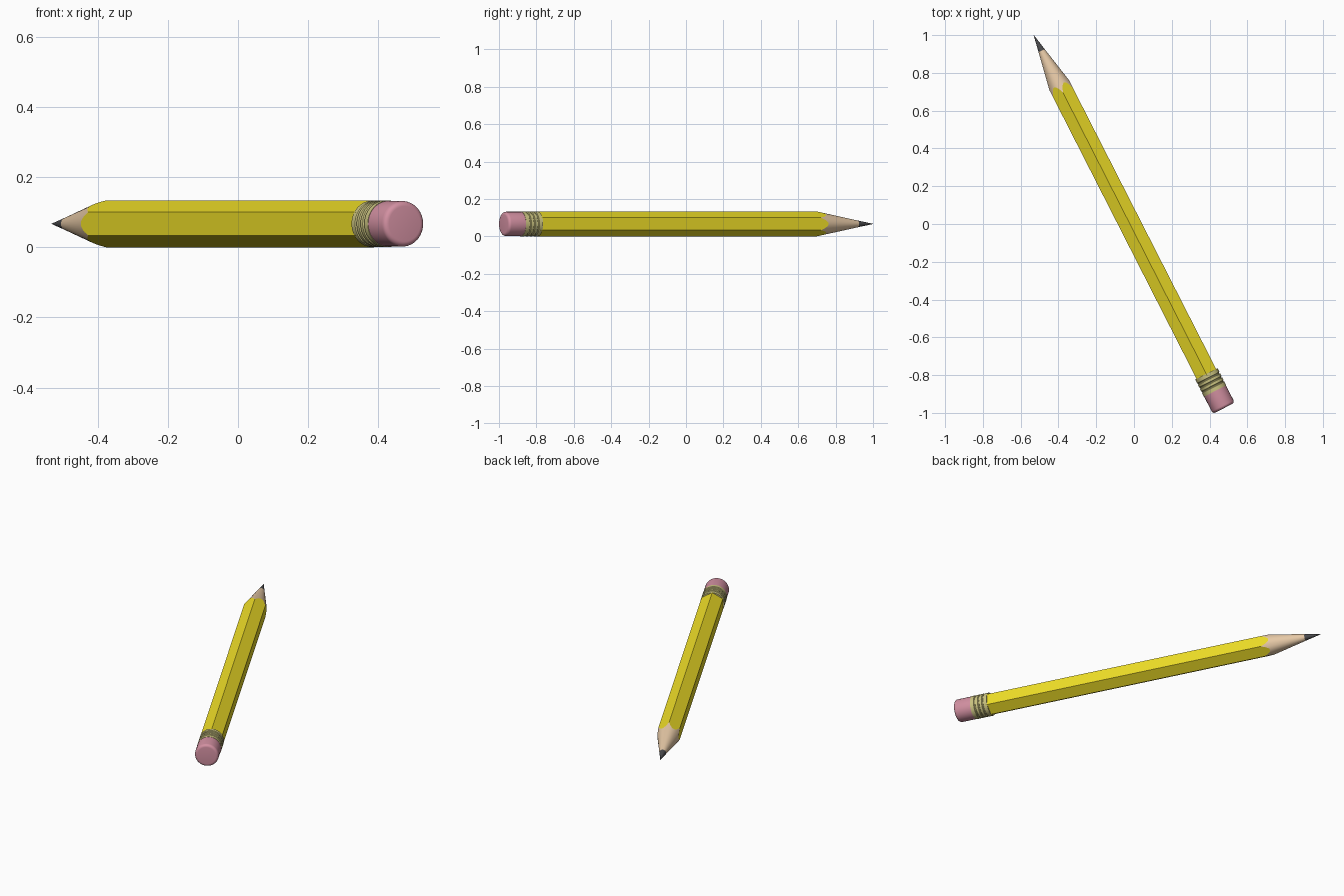
import bpy, bmesh, math
from mathutils import Vector

if "Cube" in bpy.data.objects:
    bpy.data.objects.remove(bpy.data.objects["Cube"])

SEG = 48
ANG = math.radians(27)
R = 0.067                      # hexagon corner radius
SLOPE = 0.342 / R              # cone length per unit radius
TIP = Vector((-0.531, 1.0, R))
AXIS = Vector((math.sin(ANG), -math.cos(ANG), 0))
UP = Vector((0, 0, 1))
SIDE = AXIS.cross(UP)


def material(name, rgb):
    m = bpy.data.materials.new(name)
    m.diffuse_color = (*rgb, 1)
    m.use_nodes = True
    m.node_tree.nodes["Principled BSDF"].inputs["Base Color"].default_value = m.diffuse_color
    return m


def hex_r(t):
    # hexagon outline with corners at the top and bottom
    a = t % (math.pi / 3) - math.pi / 6
    return R * math.cos(math.pi / 6) / math.cos(a)


def loft(name, rings, mat, cap_start=False, cap_end=False):
    """Skin rings placed along the pencil axis; each is t -> (distance, radius)."""
    bm = bmesh.new()
    loops = []
    for ring in rings:
        loop = []
        for i in range(SEG):
            t = 2 * math.pi * i / SEG
            s, r = ring(t)
            loop.append(bm.verts.new(TIP + AXIS * s + (UP * math.cos(t) + SIDE * math.sin(t)) * r))
        loops.append(loop)
    for a, b in zip(loops, loops[1:]):
        for i in range(SEG):
            j = (i + 1) % SEG
            bm.faces.new((a[i], a[j], b[j], b[i]))
    if cap_start:
        bm.faces.new(loops[0][::-1])
    if cap_end:
        bm.faces.new(loops[-1])
    bmesh.ops.recalc_face_normals(bm, faces=bm.faces)
    me = bpy.data.meshes.new(name)
    bm.to_mesh(me)
    bm.free()
    me.materials.append(mat)
    ob = bpy.data.objects.new(name, me)
    bpy.context.collection.objects.link(ob)
    bpy.ops.object.select_all(action='DESELECT')
    ob.select_set(True)
    bpy.context.view_layer.objects.active = ob
    bpy.ops.object.shade_smooth_by_angle(angle=math.radians(30))
    return ob


def circle(s, r):
    return lambda t: (s, r)


def sharpened(t):
    # scalloped edge where the cone meets the hexagon
    return hex_r(t) * SLOPE, hex_r(t)


LEAD = 0.093
FERRULE, ERASER, END = 2.013, 2.115, 2.217

# graphite point
loft("lead", [circle(0, 0.0006), circle(LEAD, LEAD / SLOPE)],
     material("graphite", (0.07, 0.07, 0.075)), cap_start=True)

# bare sharpened wood
loft("wood_cone", [circle(LEAD, LEAD / SLOPE), sharpened],
     material("wood", (0.79, 0.58, 0.38)))

# painted hexagonal shaft
loft("shaft", [sharpened, lambda t: (FERRULE + 0.01, hex_r(t))],
     material("yellow_paint", (0.85, 0.72, 0.02)), cap_end=True)

# metal band with grooves
FR = 0.0663
rings = [circle(FERRULE, 0.056), circle(FERRULE, FR)]
for k in range(3):
    g = FERRULE + 0.027 + k * 0.024
    rings += [circle(g - 0.005, FR), circle(g - 0.002, FR - 0.004),
              circle(g + 0.002, FR - 0.004), circle(g + 0.005, FR)]
rings += [circle(ERASER, FR), circle(ERASER, 0.056)]
loft("ferrule", rings, material("brass", (0.6, 0.55, 0.22)), cap_start=True)

# eraser with rounded rim
ER, B = 0.065, 0.015
rim = [circle(END - B + B * math.sin(a), ER - B + B * math.cos(a))
       for a in (math.pi / 2 * i / 5 for i in range(6))]
loft("eraser", [circle(ERASER - 0.005, ER)] + rim,
     material("pink_rubber", (0.65, 0.28, 0.36)), cap_start=True, cap_end=True)
